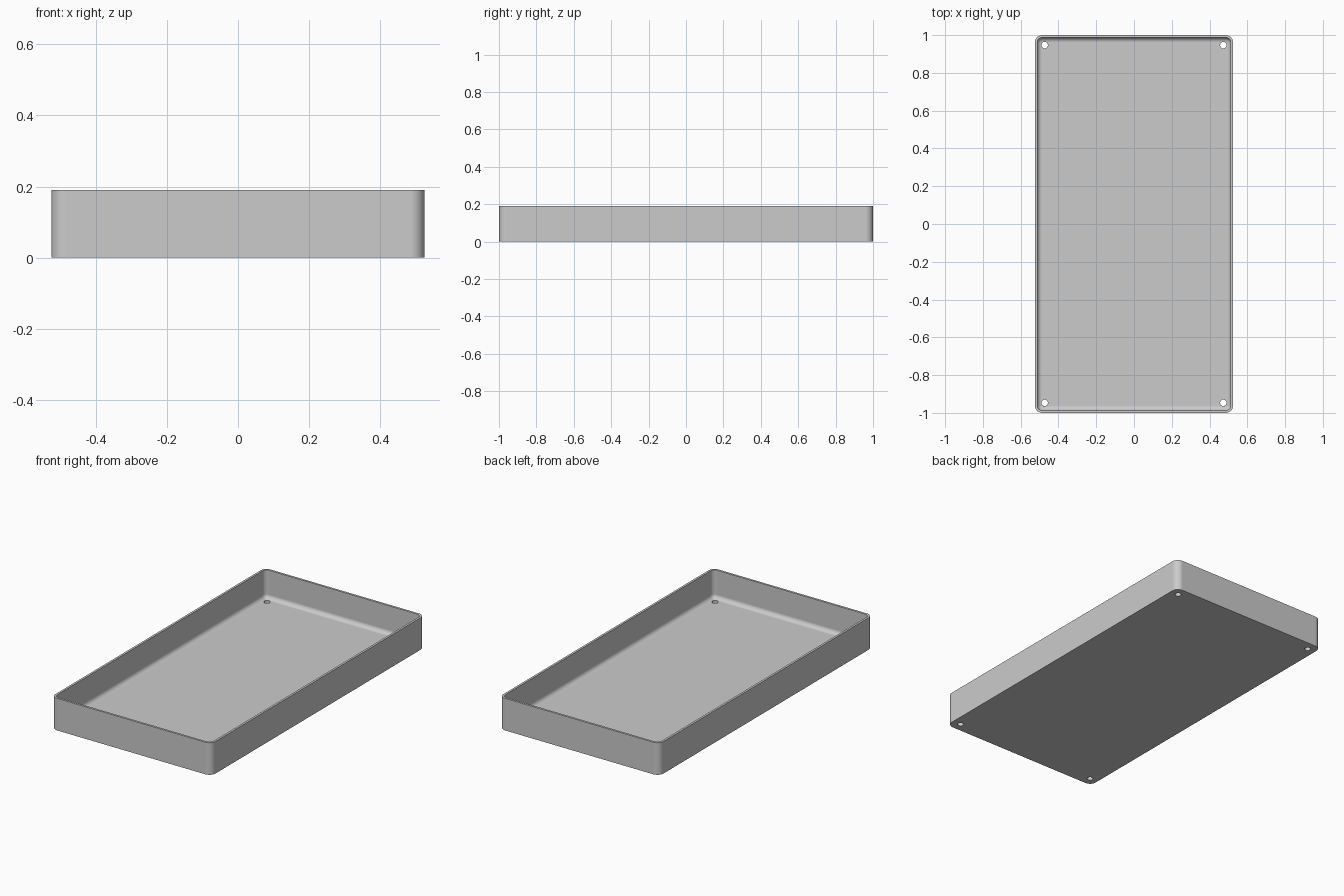
import bpy, bmesh, math

cube = bpy.data.objects.get("Cube")
if cube:
    bpy.data.objects.remove(cube, do_unlink=True)

HALF_X, HALF_Y, HEIGHT = 0.525, 1.0, 0.19
WALL, FLOOR = 0.013, 0.022
CORNER, FILLET = 0.04, 0.025
HOLE_X, HOLE_Y, HOLE_R = 0.473, 0.947, 0.017
STEPS = 8

grey = bpy.data.materials.new("light grey")
grey.use_nodes = True
colour = (0.6, 0.6, 0.6, 1)
grey.diffuse_color = colour
grey.node_tree.nodes["Principled BSDF"].inputs["Base Color"].default_value = colour


def rounded_ring(bm, inset, z):
    """Rounded rectangle of vertices, shrunk by inset, at height z."""
    radius = CORNER - inset
    ring = []
    for i, (sx, sy) in enumerate([(1, 1), (-1, 1), (-1, -1), (1, -1)]):
        for k in range(STEPS + 1):
            a = (i + k / STEPS) * math.pi / 2
            ring.append(bm.verts.new((sx * (HALF_X - CORNER) + radius * math.cos(a),
                                      sy * (HALF_Y - CORNER) + radius * math.sin(a), z)))
    return ring


# Tray section: outer wall, rim, inner wall, then the rounded foot of the wall
section = [(0, 0), (0, HEIGHT), (WALL, HEIGHT)]
for k in range(STEPS + 1):
    a = k / STEPS * math.pi / 2
    section.append((WALL + FILLET * (1 - math.cos(a)),
                    FLOOR + FILLET * (1 - math.sin(a))))

bm = bmesh.new()
rings = [rounded_ring(bm, inset, z) for inset, z in section]
for low, high in zip(rings, rings[1:]):
    for i in range(len(low)):
        j = (i + 1) % len(low)
        bm.faces.new((low[i], low[j], high[j], high[i]))
bm.faces.new(rings[0][::-1])
bm.faces.new(rings[-1])
bmesh.ops.recalc_face_normals(bm, faces=bm.faces[:])
mesh = bpy.data.meshes.new("tray")
bm.to_mesh(mesh)
bm.free()
tray = bpy.data.objects.new("tray", mesh)
bpy.context.collection.objects.link(tray)
mesh.materials.append(grey)

# Screw holes through the floor corners
cutters = []
for sx in (-1, 1):
    for sy in (-1, 1):
        bpy.ops.mesh.primitive_cylinder_add(vertices=32, radius=HOLE_R, depth=0.2,
                                            location=(sx * HOLE_X, sy * HOLE_Y, 0))
        cutter = bpy.context.object
        cutter.name = "screw_hole_cutter"
        cutter.hide_render = True
        cutter.data.materials.append(grey)
        cut = tray.modifiers.new("screw_hole", 'BOOLEAN')
        cut.operation = 'DIFFERENCE'
        cut.solver = 'EXACT'
        cut.object = cutter
        cutters.append(cutter)

bpy.ops.object.select_all(action='DESELECT')
tray.select_set(True)
bpy.context.view_layer.objects.active = tray
for name in [m.name for m in tray.modifiers]:
    bpy.ops.object.modifier_apply(modifier=name)
for cutter in cutters:
    bpy.data.objects.remove(cutter, do_unlink=True)

# Smooth corners with flat walls and floor
bpy.ops.object.shade_smooth_by_angle(angle=math.radians(35))
flat = tray.modifiers.new("flat_faces", 'WEIGHTED_NORMAL')
flat.keep_sharp = True
